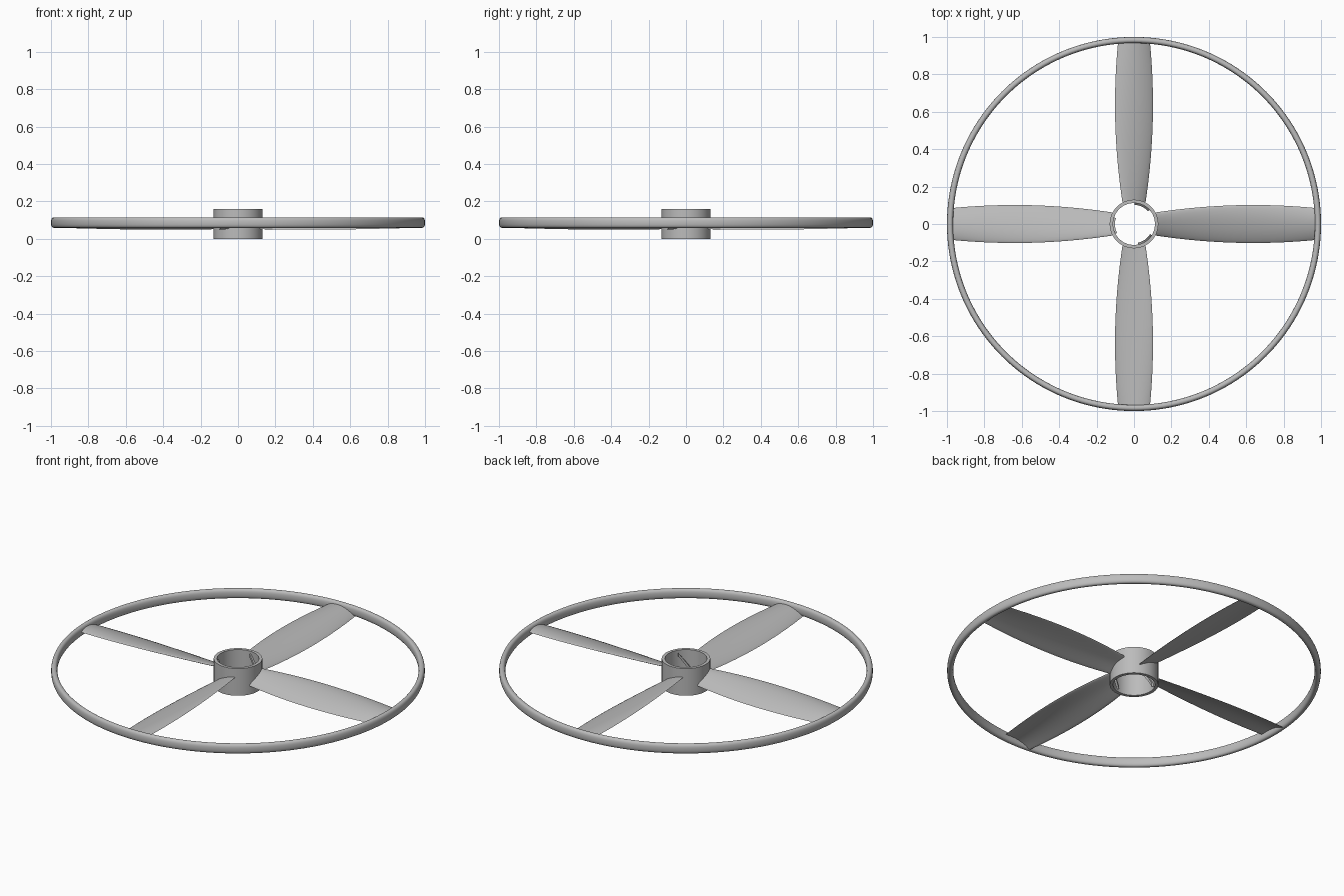
import bpy, bmesh, math
from mathutils import Matrix

cube = bpy.data.objects.get("Cube")
if cube:
    bpy.data.objects.remove(cube, do_unlink=True)

MID = 0.087          # height of the rotor plane
BLADES, RIBS = 4, 3

grey = bpy.data.materials.new("plain grey")
grey.use_nodes = True
colour = (0.5, 0.5, 0.5, 1)
grey.diffuse_color = colour
grey.node_tree.nodes["Principled BSDF"].inputs["Base Color"].default_value = colour


def loft(name, sections, closed=False, angle=40):
    """Skin a list of closed cross-sections, capping the ends when open."""
    bm = bmesh.new()
    rings = [[bm.verts.new(p) for p in s] for s in sections]
    n = len(rings[0])
    for i in range(len(rings) if closed else len(rings) - 1):
        a, b = rings[i], rings[(i + 1) % len(rings)]
        for j in range(n):
            k = (j + 1) % n
            bm.faces.new((a[j], a[k], b[k], b[j]))
    if not closed:
        bm.faces.new(rings[0])
        bm.faces.new(rings[-1])
    bmesh.ops.recalc_face_normals(bm, faces=bm.faces)
    mesh = bpy.data.meshes.new(name)
    bm.to_mesh(mesh)
    bm.free()
    mesh.materials.append(grey)
    obj = bpy.data.objects.new(name, mesh)
    bpy.context.collection.objects.link(obj)
    bpy.ops.object.select_all(action="DESELECT")
    obj.select_set(True)
    bpy.context.view_layer.objects.active = obj
    bpy.ops.object.shade_smooth_by_angle(angle=math.radians(angle))
    return obj


def lathe(name, profile, steps):
    """Turn a closed (radius, height) profile round the z axis."""
    angles = [math.tau * i / steps for i in range(steps)]
    return loft(name, [[(r * math.cos(a), r * math.sin(a), z) for r, z in profile]
                       for a in angles], closed=True)


def rounded(t, half_r, half_z, power):
    c, s = math.cos(t), math.sin(t)
    return (math.copysign(abs(c) ** power, c) * half_r,
            math.copysign(abs(s) ** power, s) * half_z)


# Outer hoop with a rounded upright section
hoop = [rounded(math.tau * i / 24, 0.0165, 0.028, 0.8) for i in range(24)]
lathe("outer_hoop", [(0.9835 + r, MID + z) for r, z in hoop], 160)

# Open tubular hub
lathe("hub", [(0.13, 0), (0.13, 0.16), (0.112, 0.16), (0.112, 0)], 72)


# Blades: cambered airfoils, wide in the middle and twisted toward the root
def blade_section(x):
    u = (x - 0.118) / (0.975 - 0.118)
    half = 0.062 + 0.13 * u - 0.107 * u * u
    tilt = math.radians(25 - 15 * u ** 0.7)
    camber, thick = 0.004 + 0.006 * u, 0.009 - 0.003 * u
    points = []
    for i in range(24):
        t = math.tau * i / 24
        c, s = math.cos(t), math.sin(t)
        y = half * c
        z = camber * (1 - 2 * c * c) + thick * s * (0.8 + 0.2 * abs(c))
        points.append((x, y, MID - 0.003 + y * math.tan(tilt) * 0.95 + z))
    return points


for k in range(BLADES):
    blade = loft(f"blade_{k + 1}",
                 [blade_section(0.118 + 0.857 * i / 20) for i in range(21)])
    blade.data.transform(Matrix.Rotation(math.tau * k / BLADES, 4, "Z"))

# Slanted drive ribs on the inside wall of the hub
for k in range(RIBS):
    sections = []
    for i in range(13):
        u = i / 12
        a = math.radians(-78 + 46 * u) + math.tau * k / RIBS
        z = 0.012 + 0.115 * u
        sections.append([(r * math.cos(a), r * math.sin(a), z + h)
                         for r, h in ((0.102, 0), (0.102, 0.02), (0.114, 0.02), (0.114, 0))])
    loft(f"drive_rib_{k + 1}", sections)
